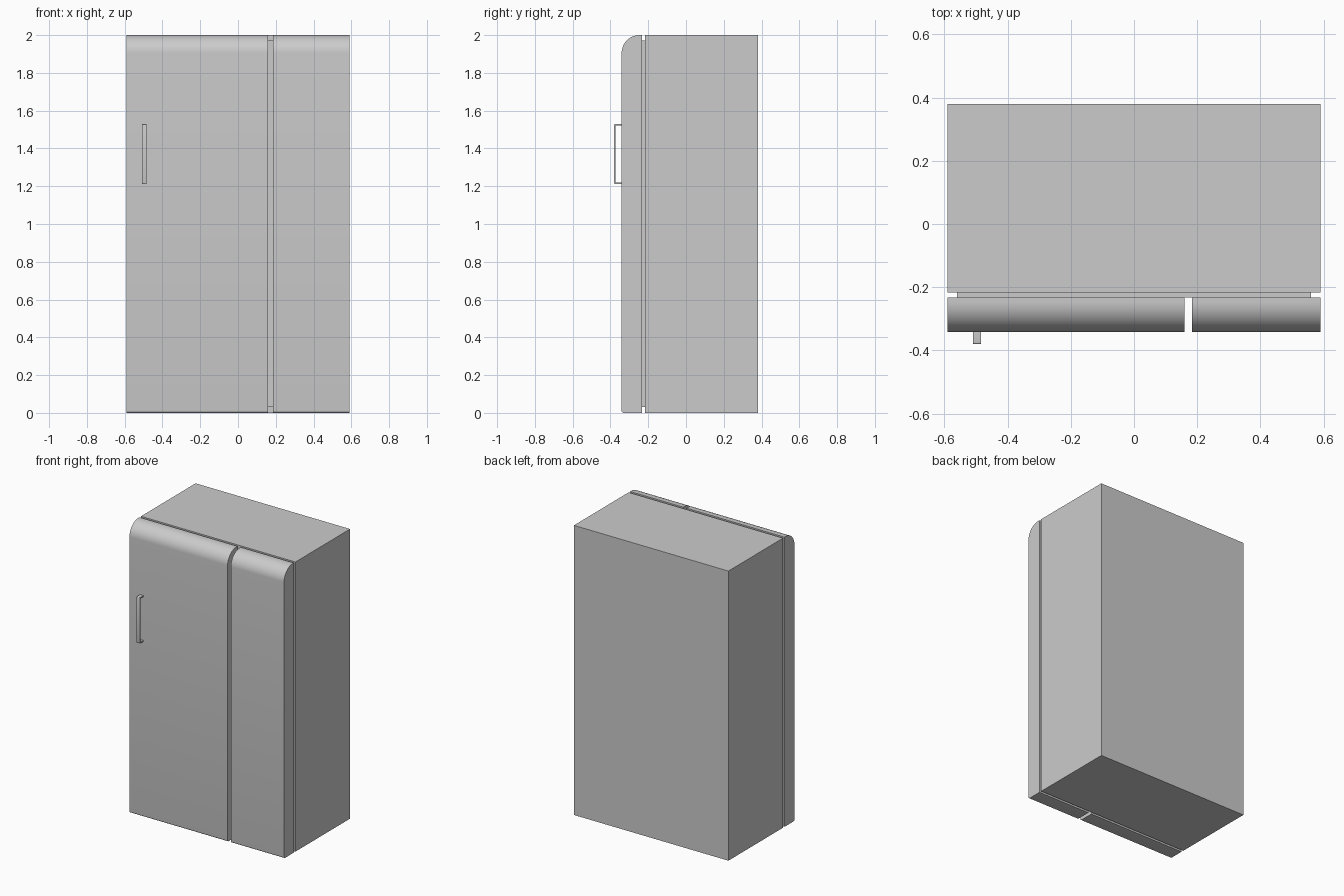
import bpy, math

if "Cube" in bpy.data.objects:
    bpy.data.objects.remove(bpy.data.objects["Cube"])

def finish(name, verts, faces):
    mesh = bpy.data.meshes.new(name)
    mesh.from_pydata(verts, [], faces)
    mesh.update()
    ob = bpy.data.objects.new(name, mesh)
    bpy.context.collection.objects.link(ob)
    bpy.ops.object.select_all(action='DESELECT')
    ob.select_set(True)
    bpy.context.view_layer.objects.active = ob
    bpy.ops.object.shade_smooth_by_angle(angle=math.radians(35))
    return ob

def extrude_x(name, profile, x0, x1):
    """Extrude a (y, z) outline, clockwise seen from +x, along x."""
    n = len(profile)
    verts = [(x, y, z) for x in (x0, x1) for y, z in profile]
    faces = [tuple(range(n)), tuple(range(2 * n - 1, n - 1, -1))]
    faces += [(i, i + n, (i + 1) % n + n, (i + 1) % n) for i in range(n)]
    return finish(name, verts, faces)

def box(name, x0, x1, y0, y1, z0, z1):
    return extrude_x(name, [(y0, z0), (y0, z1), (y1, z1), (y1, z0)], x0, x1)

def arc(cy, cz, r, a0, a1, steps):
    return [(cy + r * math.cos(math.radians(a0 + (a1 - a0) * i / steps)),
             cz + r * math.sin(math.radians(a0 + (a1 - a0) * i / steps)))
            for i in range(steps + 1)]

W, BACK, FRONT, DOOR_BACK, DOOR_FRONT = 0.59, 0.38, -0.216, -0.233, -0.341

# Cabinet and recessed door seal
box("cabinet", -W, W, FRONT, BACK, 0, 2)
box("door_seal", -0.56, 0.56, DOOR_BACK, FRONT, 0.03, 1.972)

# Two doors sharing a profile: large round on top, small round at the bottom
R, r = 0.095, 0.012
profile = ([(DOOR_BACK, 0)]
           + arc(DOOR_FRONT + r, r, r, 270, 180, 5)
           + arc(DOOR_FRONT + R, 2 - R, R, 180, 90, 16)
           + [(DOOR_BACK, 2)])
extrude_x("wide_door", profile, -W, 0.159)
extrude_x("narrow_door", profile, 0.184, W)

# Bracket handle on the wide door
t, c, out, z0, z1 = 0.008, 0.005, -0.38, 1.211, 1.529
handle = ([(DOOR_FRONT, z0)]
          + arc(out + c, z0 + c, c, 270, 180, 3)
          + arc(out + c, z1 - c, c, 180, 90, 3)
          + [(DOOR_FRONT, z1), (DOOR_FRONT, z1 - t), (out + t, z1 - t),
             (out + t, z0 + t), (DOOR_FRONT, z0 + t)])
extrude_x("door_handle", handle, -0.509, -0.484)
